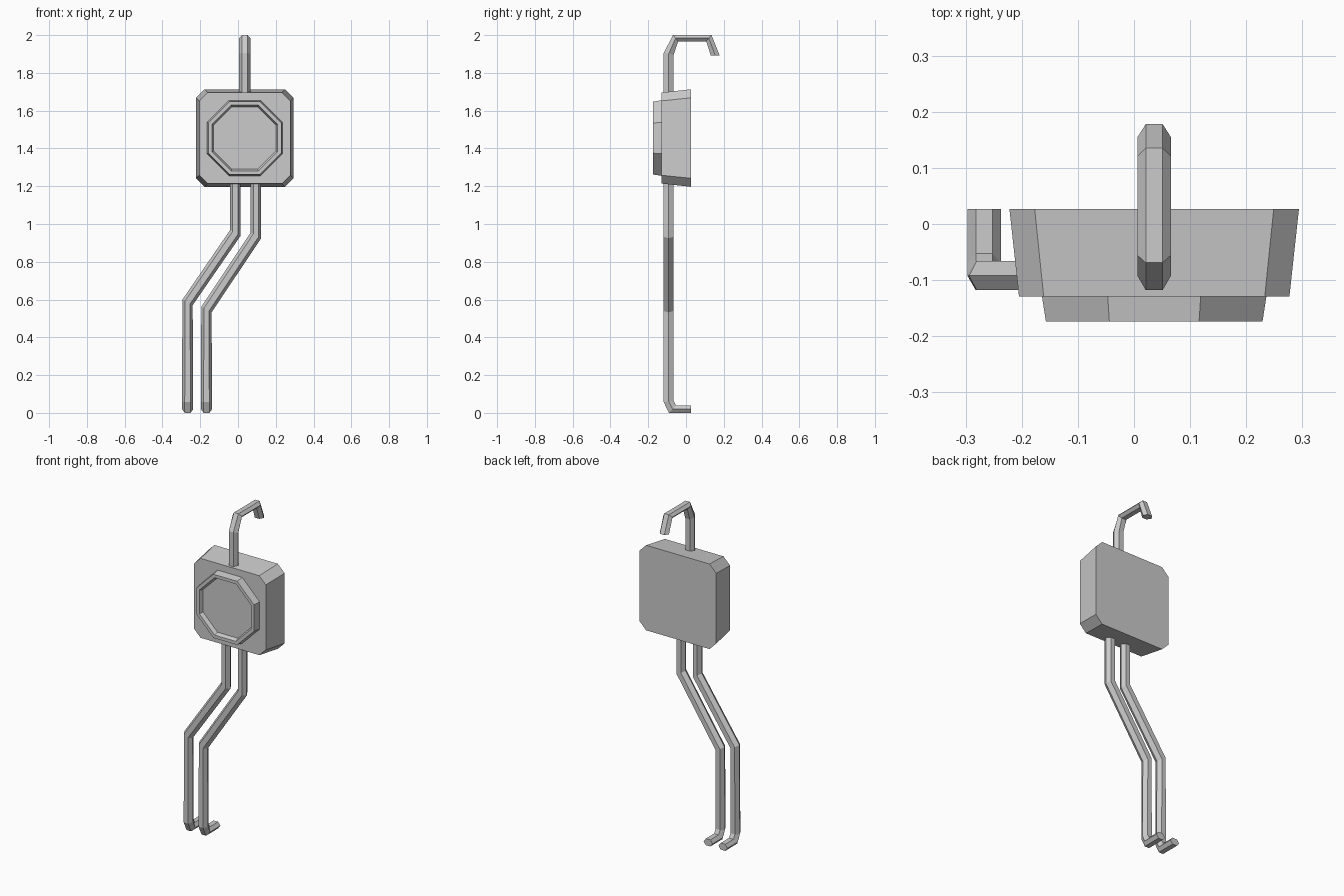
import bpy, bmesh
from math import cos, sin, pi
from mathutils import Vector as V

if "Cube" in bpy.data.objects:
    bpy.data.objects.remove(bpy.data.objects["Cube"])

CX, CZ = 0.036, 1.455   # centre of the housing in the front view


def loft(name, rings):
    """Skin a list of equal-length rings and cap both ends."""
    bm = bmesh.new()
    vs = [[bm.verts.new(p) for p in r] for r in rings]
    n = len(rings[0])
    for a, b in zip(vs, vs[1:]):
        for i in range(n):
            j = (i + 1) % n
            bm.faces.new((a[i], a[j], b[j], b[i]))
    bm.faces.new(vs[0])
    bm.faces.new(vs[-1])
    bmesh.ops.recalc_face_normals(bm, faces=bm.faces)
    me = bpy.data.meshes.new(name)
    bm.to_mesh(me)
    bm.free()
    ob = bpy.data.objects.new(name, me)
    bpy.context.collection.objects.link(ob)
    return ob


def hexagon(c, u, v):
    """Six-sided section: points along u, flats along v."""
    c, u, v = V(c), V(u), V(v)
    return [c + u, c + u / 2 + v, c - u / 2 + v, c - u, c - u / 2 - v, c + u / 2 - v]


def side_ring(x, outer, inner):
    """Hexagonal section given by its outer and inner (y, z) flats."""
    o, i = V((x, *outer)), V((x, *inner))
    return hexagon((o + i) / 2, (0.03, 0, 0), (o - i) / 2)


def square(y, h, c):
    pts = [(h, h - c), (h - c, h), (c - h, h), (-h, h - c),
           (-h, c - h), (c - h, -h), (h - c, -h), (h, c - h)]
    return [(CX + x, y, CZ + z) for x, z in pts]


def octagon(y, apothem):
    r = apothem / cos(pi / 8)
    return [(CX + r * cos((k + .5) * pi / 4), y, CZ + r * sin((k + .5) * pi / 4))
            for k in range(8)]


# Tapered housing with clipped corners
loft("housing", [square(0.027, 0.258, 0.045), square(-0.129, 0.241, 0.044)])

# Raised octagonal bezel with a recessed face
loft("dial_bezel", [octagon(-0.12, 0.2), octagon(-0.129, 0.2), octagon(-0.174, 0.193),
                    octagon(-0.174, 0.174), octagon(-0.15, 0.165)])

# Bent hook on top
hook = [((-0.118, 1.6), (-0.066, 1.6)), ((-0.118, 1.905), (-0.066, 1.895)),
        ((-0.069, 2.0), (-0.042, 1.967)), ((0.135, 2.0), (0.107, 1.967)),
        ((0.178, 1.893), (0.131, 1.893))]
loft("hook", [side_ring(CX, o, i) for o, i in hook])

# Two cranked pipes with feet turned to the back
pipes = {"left_pipe": (-0.014, 0.953, -0.267, 0.585),
         "right_pipe": (0.095, 0.94, -0.167, 0.547)}
for name, (x1, z1, x2, z2) in pipes.items():
    flat = (0, -0.026, 0)
    rings = [hexagon((x1, -0.092, 1.3), (0.028, 0, 0), flat),
             hexagon((x1, -0.092, z1), (0.028, 0, -0.015), flat),
             hexagon((x2, -0.092, z2), (0.027, 0, -0.015), flat)]
    foot = [((-0.118, 0.06), (-0.066, 0.064)), ((-0.09, 0.003), (-0.053, 0.04)),
            ((0.027, 0.003), (0.027, 0.04))]
    foot = [((o[0], max(0, o[1] - 0.003)), i) for o, i in foot]
    loft(name, rings + [side_ring(x2, o, i) for o, i in foot])
